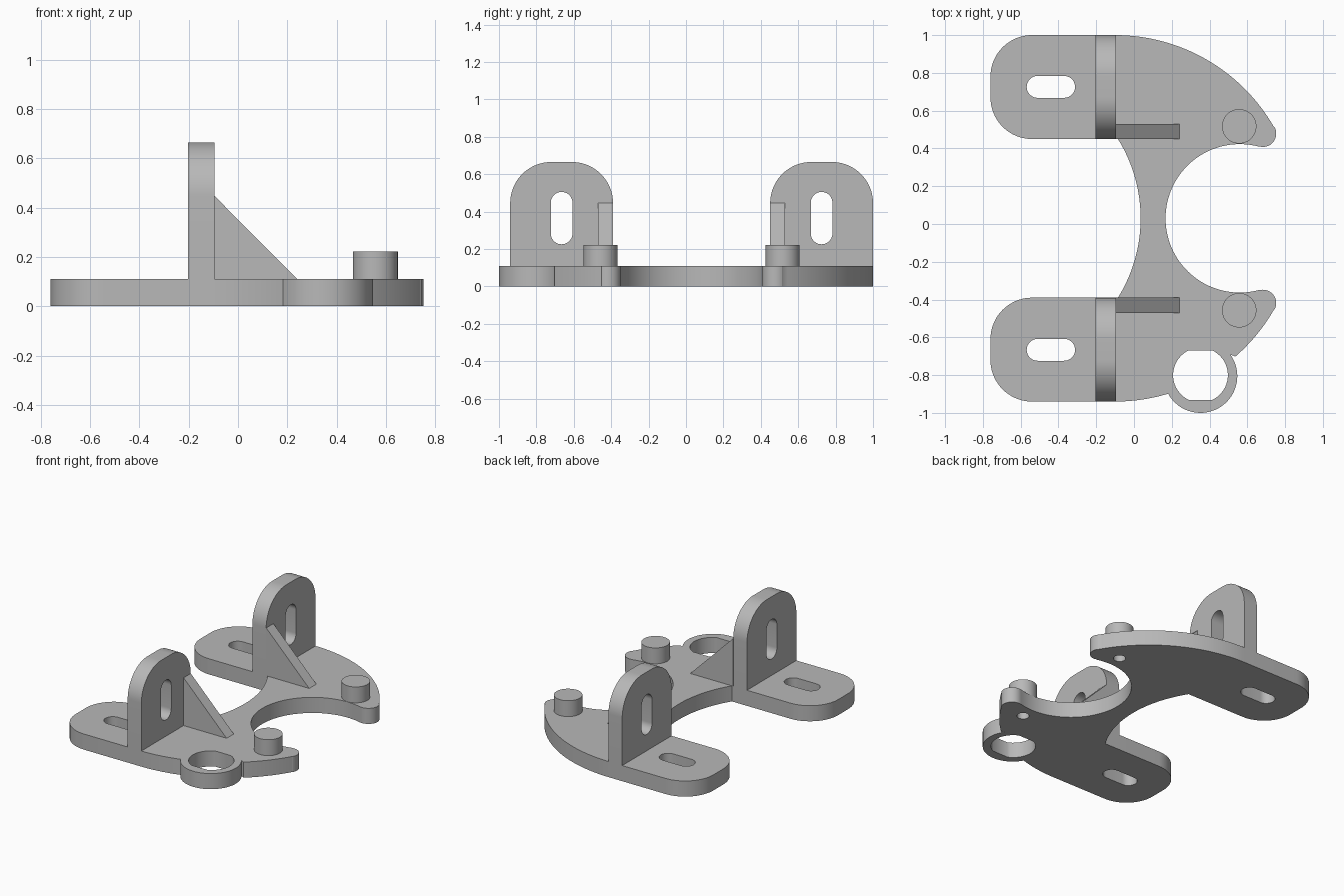
import bpy, bmesh
from math import cos, sin, radians
from mathutils import Matrix, Vector

if "Cube" in bpy.data.objects:
    bpy.data.objects.remove(bpy.data.objects["Cube"])

grey = bpy.data.materials.new("plain grey")
grey.use_nodes = True
grey.diffuse_color = (0.48, 0.48, 0.48, 1)
grey.node_tree.nodes["Principled BSDF"].inputs["Base Color"].default_value = grey.diffuse_color

THICK = 0.11      # base plate thickness
MID = 0.03        # y of the mirror line between the two lobes


def arc(cx, cy, r, a, b, steps=20):
    angles = [radians(a + (b - a) * i / steps) for i in range(steps + 1)]
    return [(cx + r * cos(t), cy + r * sin(t)) for t in angles]


def circle(cx, cy, r):
    return arc(cx, cy, r, 0, 360, 48)[:-1]


def flip(points):
    return [(x, 2 * MID - y) for x, y in points]


def prism(name, loops, depth, axes, centre):
    """Extrude an outline with holes; axes give the profile's x, y and depth."""
    curve = bpy.data.curves.new(name, 'CURVE')
    curve.dimensions = '2D'
    curve.fill_mode = 'BOTH'
    curve.extrude = depth / 2
    for loop in loops:
        spline = curve.splines.new('POLY')
        spline.points.add(len(loop) - 1)
        for p, (x, y) in zip(spline.points, loop):
            p.co = (x, y, 0, 1)
        spline.use_cyclic_u = True
    temp = bpy.data.objects.new(name + " outline", curve)
    bpy.context.collection.objects.link(temp)
    graph = bpy.context.evaluated_depsgraph_get()
    mesh = bpy.data.meshes.new_from_object(temp.evaluated_get(graph))
    bpy.data.objects.remove(temp)
    basis = Matrix([Vector(a) for a in axes]).transposed().to_4x4()
    mesh.transform(Matrix.Translation(centre) @ basis)
    bm = bmesh.new()
    bm.from_mesh(mesh)
    bmesh.ops.remove_doubles(bm, verts=bm.verts, dist=0.0002)
    bmesh.ops.recalc_face_normals(bm, faces=bm.faces)
    bm.to_mesh(mesh)
    bm.free()
    mesh.materials.clear()
    mesh.materials.append(grey)
    obj = bpy.data.objects.new(name, mesh)
    bpy.context.collection.objects.link(obj)
    bpy.ops.object.select_all(action='DESELECT')
    obj.select_set(True)
    bpy.context.view_layer.objects.active = obj
    bpy.ops.object.shade_smooth_by_angle(angle=radians(30))
    return obj


X, Y, Z = (1, 0, 0), (0, 1, 0), (0, 0, 1)

# Base plate outline: foot, outer rim, rounded tip and inner bite
foot = (arc(-0.76, MID, 0.795, 0, 31.9) + arc(-0.54, 0.67, 0.22, 270, 180)
        + arc(-0.54, 0.78, 0.22, 180, 90))
tip = arc(0.683, 0.478, 0.07, 30, -105) + arc(0.56, MID, 0.393, 74.6, 180, 32)
rim = arc(-0.1, MID, 0.97, 90, 30, 32)
rim_eyelet = (arc(-0.1, MID, 0.97, 90, 73) + arc(0.352, 0.865, 0.195, 150, -36, 32)
              + arc(-0.1, MID, 0.97, 49, 30))
back_half = foot + rim + tip
front_half = flip(foot + rim_eyelet + tip)[::-1]
outline = back_half + front_half[1:-1]

# Openings in the plate
slot = arc(-0.51, 0.726, 0.058, 90, 270) + arc(-0.37, 0.726, 0.058, -90, 90)
peg_hole = circle(0.557, 0.517, 0.04)
eyelet_hole = arc(0.352, -0.80, 0.145, -65, 65) + arc(0.352, -0.80, 0.145, 115, 245)
prism("base_plate", [outline, slot, flip(slot), peg_hole, flip(peg_hole), eyelet_hole],
      THICK, (X, Y, Z), (0, 0, THICK / 2))

# Upright tab profile with its vertical slot
tab = [(-0.275, THICK), (0.275, THICK)] + arc(0.055, 0.445, 0.22, 0, 90) \
    + arc(-0.055, 0.445, 0.22, 90, 180)
tab_slot = arc(0, 0.447, 0.058, 0, 180) + arc(0, 0.283, 0.058, 180, 360)
gusset = [(-0.095, THICK), (0.24, THICK), (-0.095, 0.447)]

# Parts repeated on both lobes
for side, s in (("back", 1), ("front", -1)):
    prism(side + "_upright_tab", [tab, tab_slot], 0.107, (Y, Z, X),
          (-0.149, MID + s * 0.695, 0))
    prism(side + "_gusset", [gusset], 0.08, (X, Z, (0, -1, 0)),
          (0, MID + s * 0.46, 0))
    prism(side + "_peg", [circle(0, 0, 0.091)], 0.112, (X, Y, Z),
          (0.557, MID + s * 0.487, THICK + 0.056))
